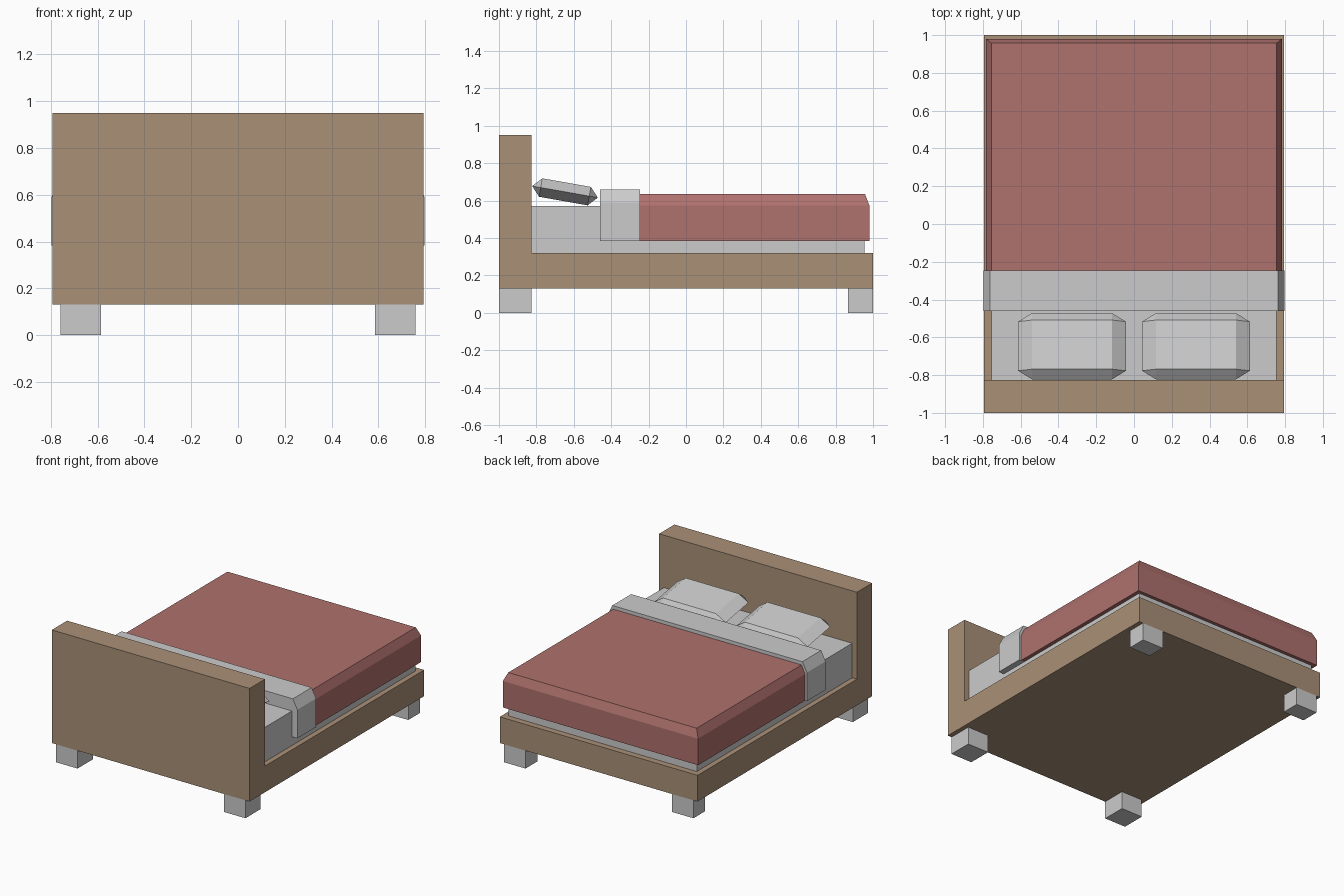
import bpy, bmesh
from math import radians
from mathutils import Matrix

if "Cube" in bpy.data.objects:
    bpy.data.objects.remove(bpy.data.objects["Cube"])


def material(name, rgb):
    m = bpy.data.materials.new(name)
    m.diffuse_color = (*rgb, 1)
    m.use_nodes = True
    m.node_tree.nodes["Principled BSDF"].inputs["Base Color"].default_value = m.diffuse_color
    return m


wood = material("wood", (0.40, 0.28, 0.185))
red = material("red_cloth", (0.43, 0.165, 0.155))


def finish(name, bm, mat=None):
    bmesh.ops.recalc_face_normals(bm, faces=bm.faces[:])
    me = bpy.data.meshes.new(name)
    bm.to_mesh(me)
    bm.free()
    ob = bpy.data.objects.new(name, me)
    bpy.context.collection.objects.link(ob)
    if mat:
        me.materials.append(mat)
    return ob


def loft(name, rings, mat=None):
    """Solid through matching rings of points, capped at both ends."""
    bm = bmesh.new()
    vs = [[bm.verts.new(p) for p in r] for r in rings]
    n = len(vs[0])
    for a, b in zip(vs, vs[1:]):
        for i in range(n):
            j = (i + 1) % n
            bm.faces.new((a[i], a[j], b[j], b[i]))
    bm.faces.new(vs[0])
    bm.faces.new(vs[-1])
    return finish(name, bm, mat)


def rect(x0, x1, y0, y1, z):
    return [(x0, y0, z), (x1, y0, z), (x1, y1, z), (x0, y1, z)]


def box(name, x0, x1, y0, y1, z0, z1, mat=None):
    return loft(name, [rect(x0, x1, y0, y1, z0), rect(x0, x1, y0, y1, z1)], mat)


# Bed frame and headboard: one L-shaped profile
profile = [(-1, .13), (1, .13), (1, .32), (-.825, .32), (-.825, .95), (-1, .95)]
loft("frame", [[(x, y, z) for y, z in profile] for x in (-.793, .793)], wood)

# Legs
for side, s in (("left", -1), ("right", 1)):
    for end, y0, y1 in (("head", -1, -.825), ("foot", .865, 1)):
        xs = sorted((s * .587, s * .76))
        box(f"{end}_leg_{side}", *xs, y0, y1, 0, .13)

# Mattress
mattress = box("mattress", -.755, .755, -.825, .955, .32, .57)


def drape(name, x_out, x_top, y0, y_out, y_top, z0, z_mid, z1, mat=None):
    """Cover with sloped shoulders, hollowed to fit the mattress."""
    ob = loft(name, [rect(-x_out, x_out, y0, y_out, z0),
                     rect(-x_out, x_out, y0, y_out, z_mid),
                     rect(-x_top, x_top, y0, y_top, z1)], mat)
    cut = ob.modifiers.new("hollow", "BOOLEAN")
    cut.operation = "DIFFERENCE"
    cut.solver = "EXACT"
    cut.object = mattress


# Blanket and folded sheet
drape("blanket", .783, .755, -.245, .98, .957, .383, .575, .635, red)
drape("folded_sheet", .798, .762, -.46, -.245, -.245, .383, .59, .66)

# Pillows: hull of an octagonal seam and two smaller rectangles
HX, HY, HZ, TX, TY = .285, .178, .05, .212, .132
for side, s in (("left", -1), ("right", 1)):
    bm = bmesh.new()
    for sx in (-1, 1):
        for sy in (-1, 1):
            for x, y, z in ((TX, TY, HZ), (TX, TY, -HZ), (HX, TY, 0), (TX, HY, 0)):
                bm.verts.new((sx * x, sy * y, z))
    bmesh.ops.convex_hull(bm, input=bm.verts[:])
    bmesh.ops.dissolve_limit(bm, angle_limit=.02, verts=bm.verts[:], edges=bm.edges[:])
    bm.transform(Matrix.Translation((s * .328, -.647, .647)) @ Matrix.Rotation(radians(-10), 4, 'X'))
    finish(f"pillow_{side}", bm)
